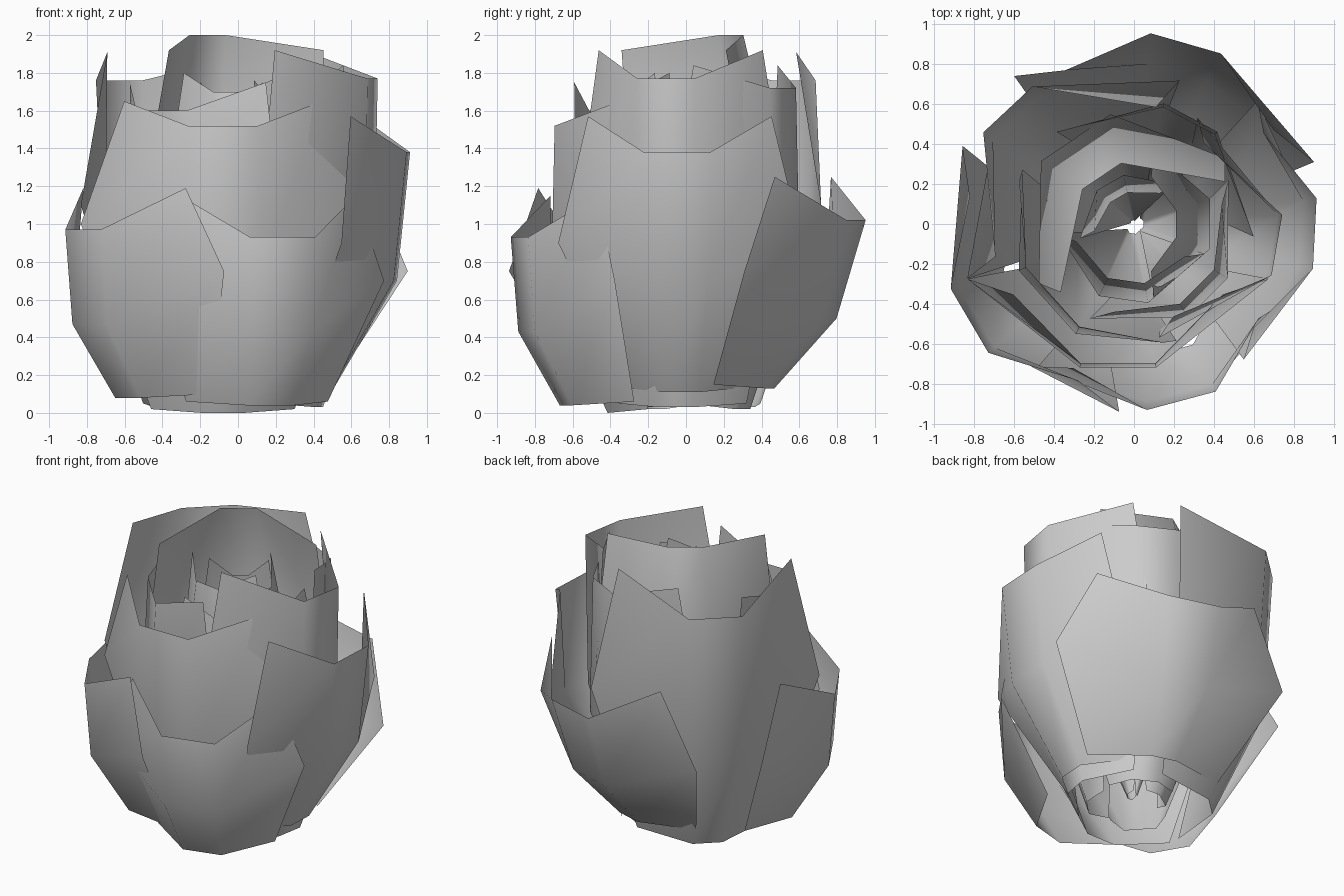
import bpy
import bmesh
from math import radians, cos, sin

cube = bpy.data.objects.get("Cube")
if cube:
    bpy.data.objects.remove(cube)

grey = bpy.data.materials.new("petal grey")
grey.use_nodes = True
colour = (0.6, 0.6, 0.6, 1)
grey.diffuse_color = colour
grey.node_tree.nodes["Principled BSDF"].inputs["Base Color"].default_value = colour


def petal(name, azimuth, profile, tip, side, flat=11, base=45, pinch=.82, centre=(0, 0)):
    """profile: (radius, z) at base, belly and rim; tip and side: (angle, radius, z)."""
    base_row, belly, rim = profile
    rows = [
        ((base, base_row[0] * pinch, base_row[1] + 0.02), base_row),
        (side, belly),
        (tip, rim),
    ]
    bm = bmesh.new()

    def point(angle, radius, z):
        a = radians(azimuth + angle)
        return bm.verts.new((centre[0] + radius * cos(a), centre[1] + radius * sin(a), z))

    grid = []
    for (angle, radius, z), (mid_radius, mid_z) in rows:
        grid.append([point(-angle, radius, z), point(-flat, mid_radius, mid_z),
                     point(flat, mid_radius, mid_z), point(angle, radius, z)])
    for low, high in zip(grid, grid[1:]):
        for i in range(3):
            bm.faces.new((low[i], low[i + 1], high[i + 1], high[i]))
    for face in bm.faces:
        face.smooth = True
    mesh = bpy.data.meshes.new(name)
    bm.to_mesh(mesh)
    bm.free()
    mesh.materials.append(grey)
    obj = bpy.data.objects.new(name, mesh)
    bpy.context.collection.objects.link(obj)


# Outer petals
petal("outer_petal_front", 285, [(.67, .04), (.89, .43), (.93, .93)], (38, .78, 1.15), (49, .86, .7))
petal("outer_petal_right", 210.5, [(.69, .08), (.93, .47), (.97, .97)], (40, .83, 1.19), (55, .94, .75))
petal("outer_petal_left", -3, [(.5, .11), (.85, .7), (.92, 1.38)], (38, .79, 1.57), (48, .87, .9))
petal("outer_petal_back", 74, [(.47, .13), (.8, .5), (.955, 1.02)], (40, .84, 1.25), (55, .95, .75),
      base=58, pinch=1.12)

# Middle petals
petal("middle_petal_front", 270, [(.43, 0), (.74, .65), (.72, 1.52)], (56, .63, 1.65), (70, .8, 1.0),
      flat=15, base=62, pinch=1, centre=(-.08, 0))
petal("middle_petal_left", -10, [(.45, .03), (.72, .75), (.74, 1.77)], (58, .52, 1.92), (68, .6, 1.15),
      flat=12, base=58, pinch=.9, centre=(0, .02))
petal("middle_petal_back", 133, [(.5, .03), (.82, .75), (.88, 1.76)], (56, .66, 1.91), (62, .82, 1.1),
      base=60, pinch=.95, centre=(-.04, -.06))

# Inner petals, leaning in over the heart
petal("inner_petal_back", 124, [(.2, .04), (.56, 1.0), (.31, 2.0)], (99, .5, 1.92), (88, .56, 1.3), flat=22)
petal("inner_petal_left", 62, [(.35, .02), (.62, .8), (.6, 1.72)], (58, .56, 1.84), (68, .6, 1.2), flat=14)
petal("inner_petal_right", 222, [(.3, .02), (.62, .8), (.58, 1.6)], (62, .61, 1.75), (68, .62, 1.15), flat=20)
petal("inner_petal_front", 315, [(.3, .03), (.54, .8), (.46, 1.5)], (58, .45, 1.66), (70, .52, 1.1), flat=15)
petal("heart_petal_front", 262, [(.05, .1), (.4, .9), (.3, 1.7)], (65, .3, 1.8), (75, .38, 1.2), flat=18)
petal("heart_petal_left", 0, [(.05, .1), (.4, .9), (.22, 1.62)], (70, .25, 1.76), (75, .38, 1.2), flat=18)
petal("heart_petal_back", 120, [(.02, .1), (.25, .8), (.16, 1.6)], (70, .2, 1.75), (75, .28, 1.1), flat=18)
